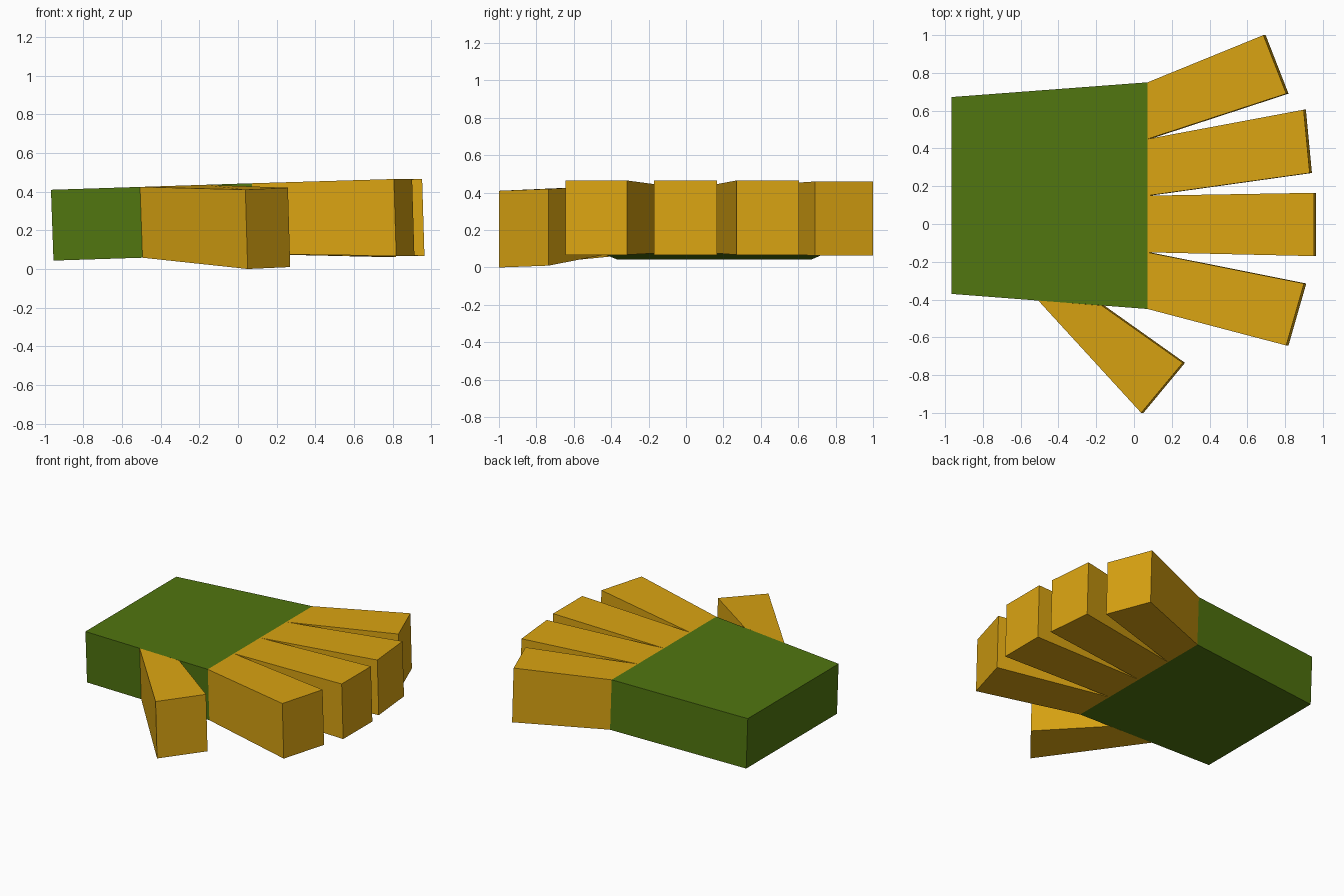
import bpy
from mathutils import Vector

if "Cube" in bpy.data.objects:
    bpy.data.objects.remove(bpy.data.objects["Cube"])


def material(name, rgb):
    m = bpy.data.materials.new(name)
    m.diffuse_color = (*rgb, 1)
    m.use_nodes = True
    m.node_tree.nodes["Principled BSDF"].inputs["Base Color"].default_value = m.diffuse_color
    return m


GREEN = material("olive green", (0.082, 0.18, 0.005))
GOLD = material("golden yellow", (0.70, 0.37, 0.006))


def top_z(x):
    # the palm's top plane rises slightly towards the fingers
    return 0.443 + (x - 0.07) * 0.0325


def tapered_block(name, mat, start, end, start_down, end_down, end_z=None):
    """Six-sided block between two end faces; each end is a pair of top (x, y)
    corners, and the down vectors lead to the bottom corners."""
    end_z = end_z or [top_z(p[0]) for p in end]
    a = [Vector((*p, top_z(p[0]))) for p in start]
    b = [Vector((*p, z)) for p, z in zip(end, end_z)]
    verts = a + [v + Vector(start_down) for v in a] + b + [v + Vector(end_down) for v in b]
    # start: 0 1 (top) 2 3 (bottom); end: 4 5 (top) 6 7 (bottom)
    faces = [(0, 1, 5, 4), (2, 6, 7, 3), (0, 4, 6, 2), (1, 3, 7, 5), (0, 2, 3, 1), (4, 5, 7, 6)]
    if (b[0] - a[0]).xy.cross((a[1] - a[0]).xy) < 0:
        faces = [f[::-1] for f in faces]
    mesh = bpy.data.meshes.new(name)
    mesh.from_pydata(verts, [], [f[::-1] for f in faces])
    mesh.update()
    mesh.materials.append(mat)
    obj = bpy.data.objects.new(name, mesh)
    bpy.context.collection.objects.link(obj)
    # make every face point away from the block's centre
    centre = sum(verts, Vector()) / 8
    top = mesh.polygons[0]
    if top.normal.dot(top.center - centre) < 0:
        mesh.flip_normals()
    return obj


# palm
PALM_DOWN = (0.013, 0, -0.366)
tapered_block("palm", GREEN, [(-0.967, 0.672), (-0.967, -0.37)],
              [(0.072, 0.75), (0.072, -0.45)], PALM_DOWN, PALM_DOWN)

# four fingers fanned along the palm's front edge
tips = [[(0.685, 1.0), (0.806, 0.69)],
        [(0.898, 0.605), (0.930, 0.27)],
        [(0.952, 0.165), (0.952, -0.17)],
        [(0.900, -0.315), (0.806, -0.643)]]
for i, tip in enumerate(tips):
    y = 0.75 - 0.3 * i
    tapered_block(f"finger_{i + 1}", GOLD, [(0.072, y), (0.072, y - 0.3)], tip,
                  PALM_DOWN, (0.012, 0, -0.397), [0.460 if i == 0 else 0.465] * 2)

# thumb, drooping from the palm's side
tapered_block("thumb", GOLD, [(-0.17, -0.432), (-0.507, -0.405)],
              [(0.258, -0.735), (0.038, -1.0)], PALM_DOWN, (0.012, 0, -0.41), [0.42, 0.41])
